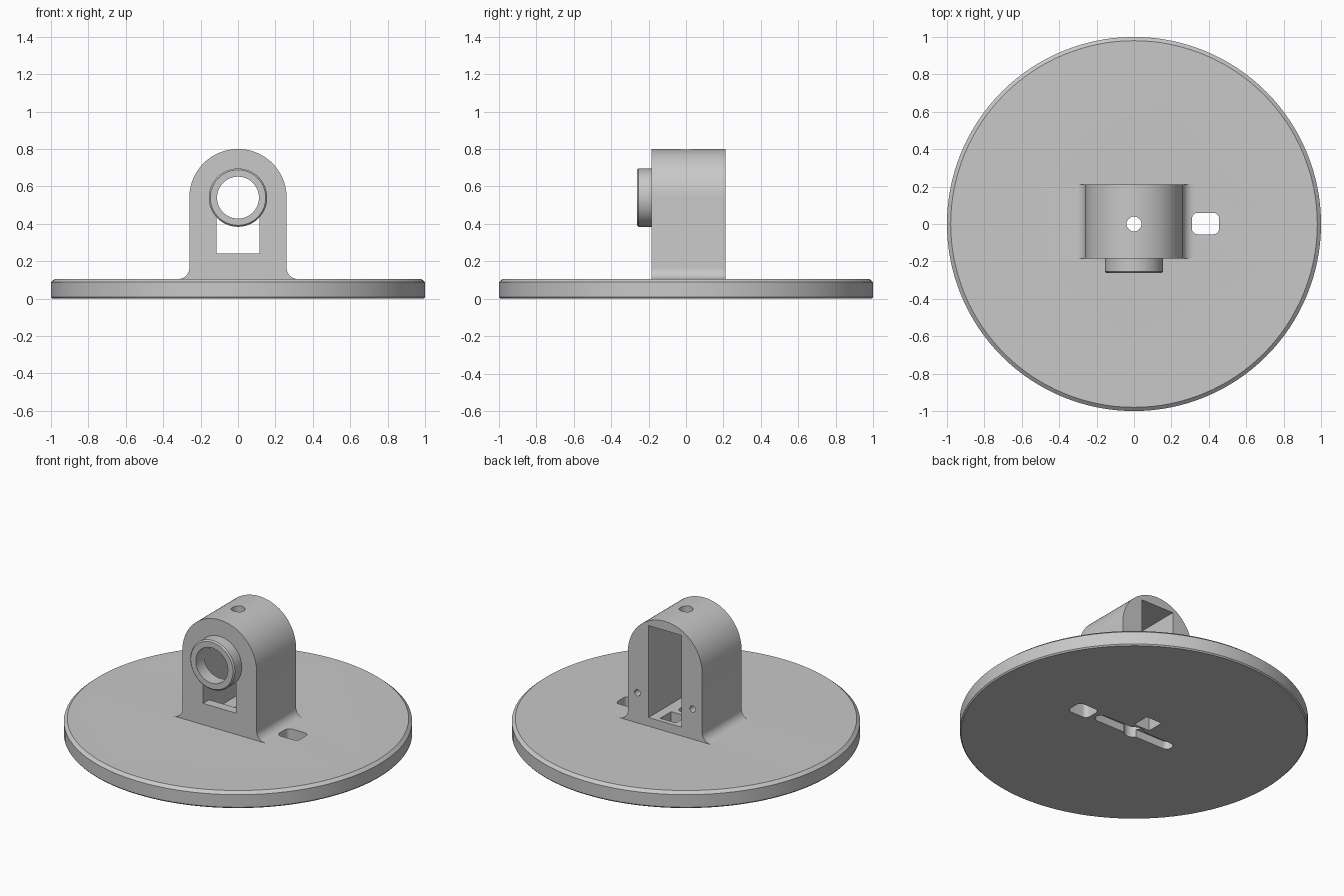
import bpy, bmesh
from math import sin, cos, pi, radians
from mathutils import Vector

if "Cube" in bpy.data.objects:
    bpy.data.objects.remove(bpy.data.objects["Cube"])

grey = bpy.data.materials.new("plain grey")
grey.diffuse_color = (0.58, 0.58, 0.58, 1)
grey.use_nodes = True
grey.node_tree.nodes["Principled BSDF"].inputs["Base Color"].default_value = grey.diffuse_color


def arc(cx, cy, r, a0, a1, n):
    """Points on an arc, angles in degrees."""
    return [(cx + r * cos(radians(a0 + (a1 - a0) * i / n)),
             cy + r * sin(radians(a0 + (a1 - a0) * i / n))) for i in range(n + 1)]


def finish(bm, name):
    bmesh.ops.recalc_face_normals(bm, faces=bm.faces)
    me = bpy.data.meshes.new(name)
    bm.to_mesh(me)
    bm.free()
    me.materials.append(grey)
    ob = bpy.data.objects.new(name, me)
    bpy.context.collection.objects.link(ob)
    return ob


def prism(name, pts, lo, hi, axis):
    """Extrude a closed outline: (x, z) along y, or (x, y) along z."""
    place = (lambda p, d: (p[0], d, p[1])) if axis == "y" else (lambda p, d: (p[0], p[1], d))
    bm = bmesh.new()
    face = bm.faces.new([bm.verts.new(place(p, lo)) for p in pts])
    new = bmesh.ops.extrude_face_region(bm, geom=[face])["geom"]
    move = Vector(place((0, 0), hi - lo))
    bmesh.ops.translate(bm, vec=move, verts=[v for v in new if isinstance(v, bmesh.types.BMVert)])
    return finish(bm, name)


def turned(name, rings, axis, centre=(0, 0), n=96):
    """Stack circles (radius, distance along axis) into a capped solid."""
    bm = bmesh.new()
    loops = []
    for r, d in rings:
        circle = [(centre[0] + r * cos(2 * pi * i / n), centre[1] + r * sin(2 * pi * i / n)) for i in range(n)]
        loops.append([bm.verts.new((a, d, b) if axis == "y" else (a, b, d)) for a, b in circle])
    for l0, l1 in zip(loops, loops[1:]):
        for i in range(n):
            j = (i + 1) % n
            bm.faces.new((l0[i], l0[j], l1[j], l1[i]))
    bm.faces.new(loops[0])
    bm.faces.new(loops[-1])
    return finish(bm, name)


def box(x0, x1, v0, v1):
    return [(x0, v0), (x1, v0), (x1, v1), (x0, v1)]


def rounded(x0, x1, y0, y1, r):
    return (arc(x1 - r, y1 - r, r, 0, 90, 8) + arc(x0 + r, y1 - r, r, 90, 180, 8)
            + arc(x0 + r, y0 + r, r, 180, 270, 8) + arc(x1 - r, y0 + r, r, 270, 360, 8))


def combine(body, tool, op):
    m = body.modifiers.new(op, "BOOLEAN")
    m.operation, m.object, m.solver = op, tool, "EXACT"
    bpy.context.view_layer.objects.active = body
    bpy.ops.object.modifier_apply(modifier=m.name)
    bpy.data.objects.remove(tool)


# Round base plate with chamfered rims
T = 0.105
body = turned("swivel_mount", [(0.993, 0), (1, 0.008), (1, 0.088), (0.98, T)], "z", n=128)

# Arched tower with fillets flaring onto the plate
f = 0.06
outline = ([(0.26 + f, T - 0.02)] + arc(0.26 + f, T + f, f, 270, 180, 10)
           + arc(0, 0.54, 0.26, 0, 180, 48)
           + arc(-0.26 - f, T + f, f, 0, -90, 10) + [(-0.26 - f, T - 0.02)])
combine(body, prism("tower", outline, -0.185, 0.21, "y"), "UNION")

# Window below the bore, then the rear pocket
combine(body, prism("window", box(-0.115, 0.115, 0.24, 0.54), -0.3, -0.05, "y"), "DIFFERENCE")
combine(body, prism("pocket", box(-0.115, 0.115, 0.16, 0.742), -0.125, 0.3, "y"), "DIFFERENCE")

# Collar on the front, overlapping the wall, with its bore
collar = turned("collar", [(0.148, -0.262), (0.156, -0.254), (0.156, -0.18)], "y", (0, 0.54))
combine(body, collar, "UNION")
combine(body, turned("bore", [(0.112, -0.4), (0.112, -0.08)], "y", (0, 0.54)), "DIFFERENCE")

# Vertical axle hole through everything
combine(body, turned("axle_hole", [(0.04, -0.1), (0.04, 1)], "z", n=32), "DIFFERENCE")

# Blind screw holes in the back face
for s in (-1, 1):
    combine(body, turned("screw_hole", [(0.02, 0.1), (0.02, 0.3)], "y", (s * 0.193, 0.296), 24), "DIFFERENCE")

# Cable openings: rounded one beside the tower, square one into the pocket
combine(body, prism("side_opening", rounded(0.31, 0.455, -0.055, 0.06, 0.03), -0.1, 0.3, "z"), "DIFFERENCE")
combine(body, prism("pocket_opening", box(-0.055, 0.055, 0.07, 0.18), -0.1, 0.2, "z"), "DIFFERENCE")

# Underside arm recess with a wider hub
slot = arc(0.245, 0, 0.036, -90, 90, 12) + arc(-0.245, 0, 0.036, 90, 270, 12)
combine(body, prism("arm_recess", slot, -0.1, 0.05, "z"), "DIFFERENCE")
combine(body, turned("hub_recess", [(0.058, -0.1), (0.058, 0.075)], "z", n=40), "DIFFERENCE")
combine(body, turned("pin_hole", [(0.01, -0.1), (0.01, 0.08)], "z", (-0.22, 0), 16), "DIFFERENCE")

# Smooth the curved walls, keep the edges crisp
bpy.ops.object.select_all(action="DESELECT")
body.select_set(True)
bpy.context.view_layer.objects.active = body
bpy.ops.object.shade_smooth_by_angle(angle=radians(25))
